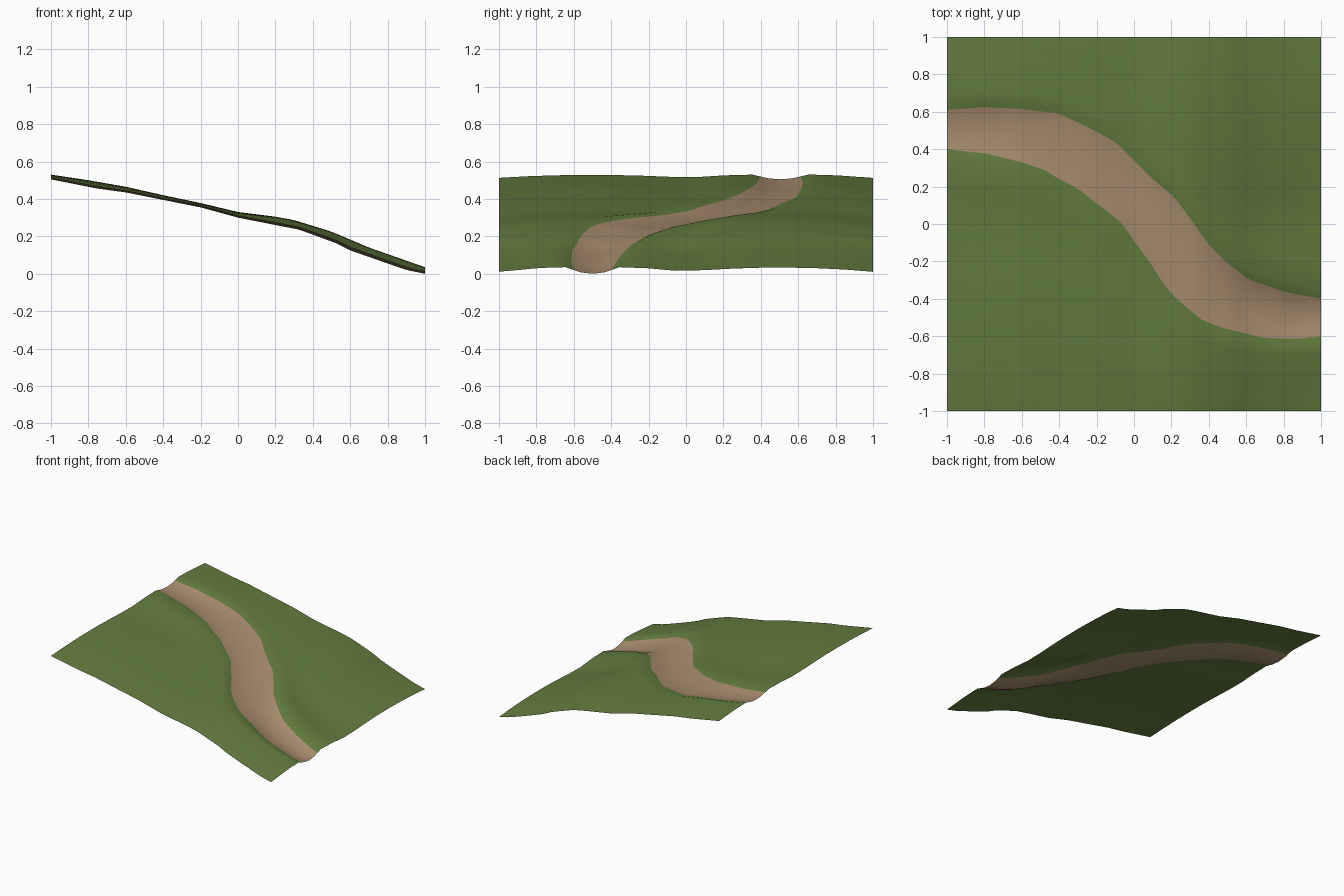
import bpy, bmesh, math

if "Cube" in bpy.data.objects:
    bpy.data.objects.remove(bpy.data.objects["Cube"])

# Path banks as (x, y), and the terrain height envelopes as (x, z)
UPPER = [(-1, .61), (-.8, .625), (-.6, .615), (-.4, .59), (-.25, .52), (-.1, .44), (0, .34), (.1, .24),
         (.22, .14), (.3, .03), (.4, -.11), (.5, -.21), (.62, -.3), (.8, -.36), (1, -.4)]
LOWER = [(-1, .4), (-.78, .375), (-.6, .33), (-.48, .29), (-.4, .24), (-.3, .19), (-.2, .11), (-.07, .01),
         (0, -.09), (.08, -.2), (.17, -.34), (.26, -.43), (.36, -.51), (.47, -.555), (.7, -.61), (.88, -.612), (1, -.6)]
TOP = [(-1, .53), (-.8, .5), (-.6, .465), (-.4, .42), (-.2, .378), (0, .33), (.2, .305), (.3, .287),
       (.5, .225), (.7, .14), (.9, .07), (1, .035)]
BED = [(-1, .505), (-.75, .455), (-.6, .435), (-.4, .395), (-.2, .355), (0, .3), (.33, .235),
       (.52, .165), (.6, .125), (.9, .02), (1, 0)]


def sample(pts, x):
    for (x0, a), (x1, b) in zip(pts, pts[1:]):
        if x <= x1:
            return a + (b - a) * (x - x0) / (x1 - x0)
    return pts[-1][1]


def material(name, rgb):
    m = bpy.data.materials.new(name)
    m.diffuse_color = (*rgb, 1)
    m.use_nodes = True
    m.node_tree.nodes["Principled BSDF"].inputs["Base Color"].default_value = m.diffuse_color
    return m


def grass_level(y):
    # gentle swells: low at the middle and at the outer edges
    return .3 + .65 * abs(math.sin(math.pi * y)) ** .8


COLS, SIDE = 50, 9
BANK = 2          # faces before the path: SIDE grass strips + bank strip
bm = bmesh.new()
grid = []
for i in range(COLS + 1):
    x = -1 + 2 * i / COLS
    lo, hi = sample(LOWER, x), sample(UPPER, x)
    top, bed = sample(TOP, x), sample(BED, x)
    slope = (sample(UPPER, min(x + .05, 1)) - sample(UPPER, max(x - .05, -1))) / .1
    w = .045 * math.sqrt(1 + slope * slope)
    row = []
    # grass below the path, bank crests, dished path, grass above
    for k in range(SIDE + 1):
        y = -1 + (lo - w + 1) * k / SIDE
        t = max(0, 1 - (lo - w - y) / .25)
        row.append((y, grass_level(y) * (1 - t) + t))
    for s, f in ((0, .58), (.2, .2), (.5, 0), (.8, .2), (1, .58)):
        row.append((lo + (hi - lo) * s, f))
    for k in range(SIDE + 1):
        y = hi + w + (1 - hi - w) * k / SIDE
        t = max(0, 1 - (y - hi - w) / .25)
        row.append((y, grass_level(y) * (1 - t) + t))
    grid.append([bm.verts.new((x, y, bed + (top - bed) * f)) for y, f in row])

for a, b in zip(grid, grid[1:]):
    for j in range(len(a) - 1):
        f = bm.faces.new((a[j], b[j], b[j + 1], a[j + 1]))
        f.smooth = True
        f.material_index = 1 if SIDE + 1 <= j < SIDE + 5 else 0

mesh = bpy.data.meshes.new("hillside_with_path")
bm.to_mesh(mesh)
bm.free()
mesh.materials.append(material("grass green", (.125, .205, .05)))
mesh.materials.append(material("dirt brown", (.40, .27, .16)))
obj = bpy.data.objects.new("hillside_with_path", mesh)
bpy.context.collection.objects.link(obj)
